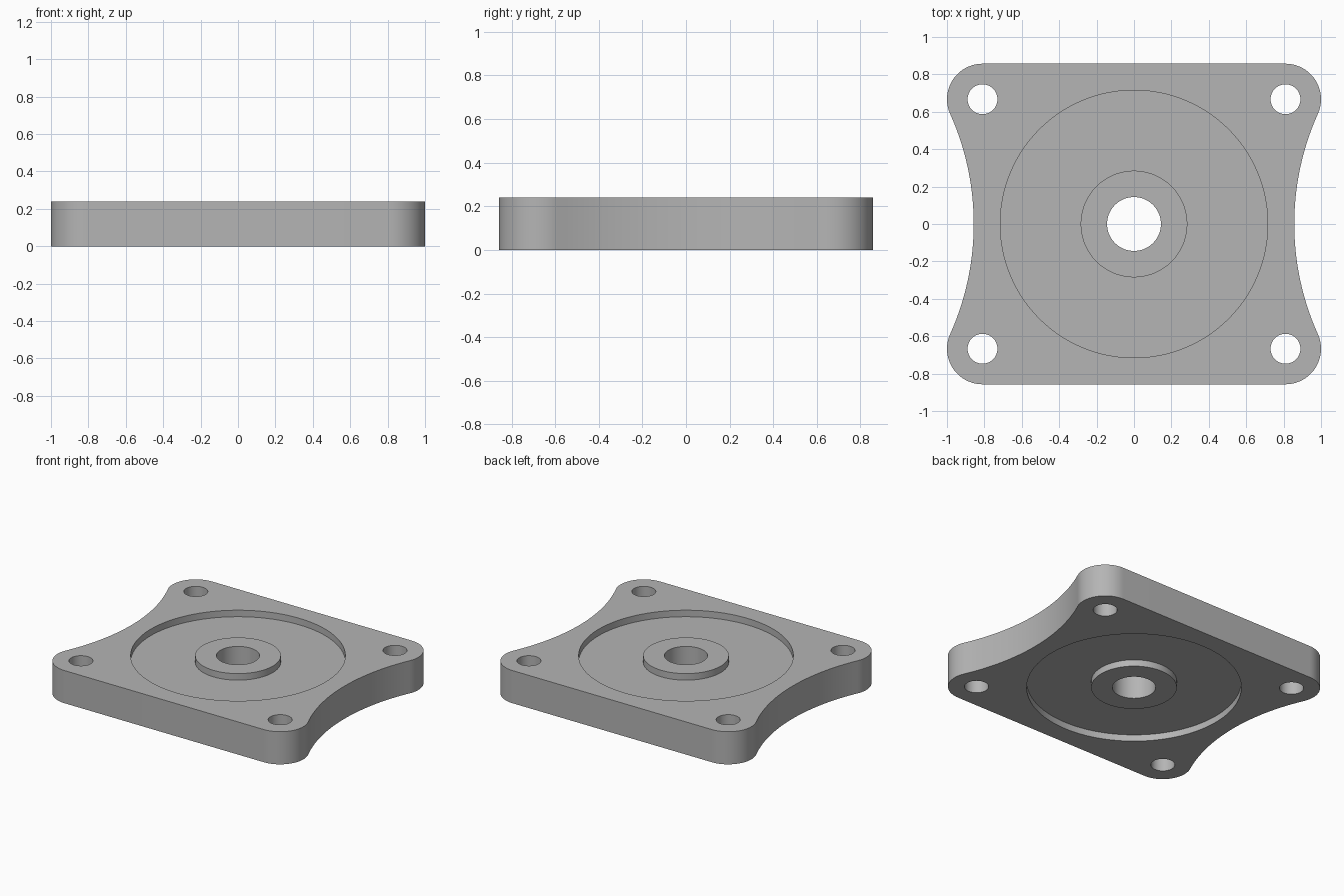
import bpy, bmesh
from math import sin, cos, pi, atan2, radians

cube = bpy.data.objects.get("Cube")
if cube:
    bpy.data.objects.remove(cube, do_unlink=True)

HEIGHT = 0.24
DEPTH = 0.048                    # depth of the annular recesses
CX, CY, CORNER_R = 0.81, 0.667, 0.19
WAIST = 0.857                    # half width at the middle of the scooped sides

# Flat grey metal
grey = bpy.data.materials.new("grey metal")
grey.use_nodes = True
colour = (0.46, 0.46, 0.46, 1)
grey.diffuse_color = colour
grey.node_tree.nodes["Principled BSDF"].inputs["Base Color"].default_value = colour


def new_object(name, bm):
    bmesh.ops.recalc_face_normals(bm, faces=bm.faces)
    mesh = bpy.data.meshes.new(name)
    bm.to_mesh(mesh)
    bm.free()
    mesh.materials.append(grey)
    obj = bpy.data.objects.new(name, mesh)
    bpy.context.collection.objects.link(obj)
    return obj


def arc(cx, cy, r, start, end, steps):
    angles = [start + (end - start) * i / steps for i in range(steps + 1)]
    return [(cx + r * cos(a), cy + r * sin(a)) for a in angles]


def prism(name, outline, z0, z1):
    bm = bmesh.new()
    face = bm.faces.new([bm.verts.new((x, y, z0)) for x, y in outline])
    top = bmesh.ops.extrude_face_region(bm, geom=[face])["geom"]
    verts = [v for v in top if isinstance(v, bmesh.types.BMVert)]
    bmesh.ops.translate(bm, verts=verts, vec=(0, 0, z1 - z0))
    return new_object(name, bm)


def ring(name, inner, outer, z0, z1, steps=128):
    bm = bmesh.new()
    loops = [[bm.verts.new((x, y, z)) for x, y in arc(0, 0, r, 0, 2 * pi, steps)[:-1]]
             for r, z in ((inner, z0), (outer, z0), (outer, z1), (inner, z1))]
    for k in range(4):
        a, b = loops[k], loops[(k + 1) % 4]
        for i in range(steps):
            j = (i + 1) % steps
            bm.faces.new((a[i], a[j], b[j], b[i]))
    return new_object(name, bm)


def cut(target, cutter):
    mod = target.modifiers.new("cut", "BOOLEAN")
    mod.operation = "DIFFERENCE"
    mod.solver = "EXACT"
    mod.object = cutter
    bpy.context.view_layer.objects.active = target
    bpy.ops.object.modifier_apply(modifier=mod.name)
    bpy.data.objects.remove(cutter, do_unlink=True)


# Plate outline: rounded corners joined by scoops tangent to them
gap = WAIST - CX
scoop_r = (gap**2 + CY**2 - CORNER_R**2) / (2 * (CORNER_R - gap))
scoop_x = WAIST + scoop_r
tilt = atan2(CY, scoop_x - CX)
scoop = arc(scoop_x, 0, scoop_r, pi + tilt, pi - tilt, 40)
corner = arc(CX, CY, CORNER_R, -tilt, pi / 2, 20)
right_half = [(x, -y) for x, y in reversed(corner)] + scoop[1:-1] + corner
outline = right_half + [(-x, -y) for x, y in right_half]
plate = prism("flange_plate", outline, 0, HEIGHT)

# Annular recesses on both faces, leaving the central boss
for z0, z1 in ((HEIGHT - DEPTH, HEIGHT + 0.1), (-0.1, DEPTH)):
    cut(plate, ring("recess_cutter", 0.285, 0.715, z0, z1))

# Centre bore and four bolt holes
holes = [(0, 0, 0.144, 64)]
holes += [(sx * CX, sy * CY, 0.08, 48) for sx in (-1, 1) for sy in (-1, 1)]
for x, y, r, steps in holes:
    cut(plate, prism("hole_cutter", arc(x, y, r, 0, 2 * pi, steps)[:-1], -0.1, HEIGHT + 0.1))

# Smooth curved walls, crisp rims
bpy.ops.object.select_all(action="DESELECT")
plate.select_set(True)
bpy.context.view_layer.objects.active = plate
bpy.ops.object.shade_smooth_by_angle(angle=radians(30))
